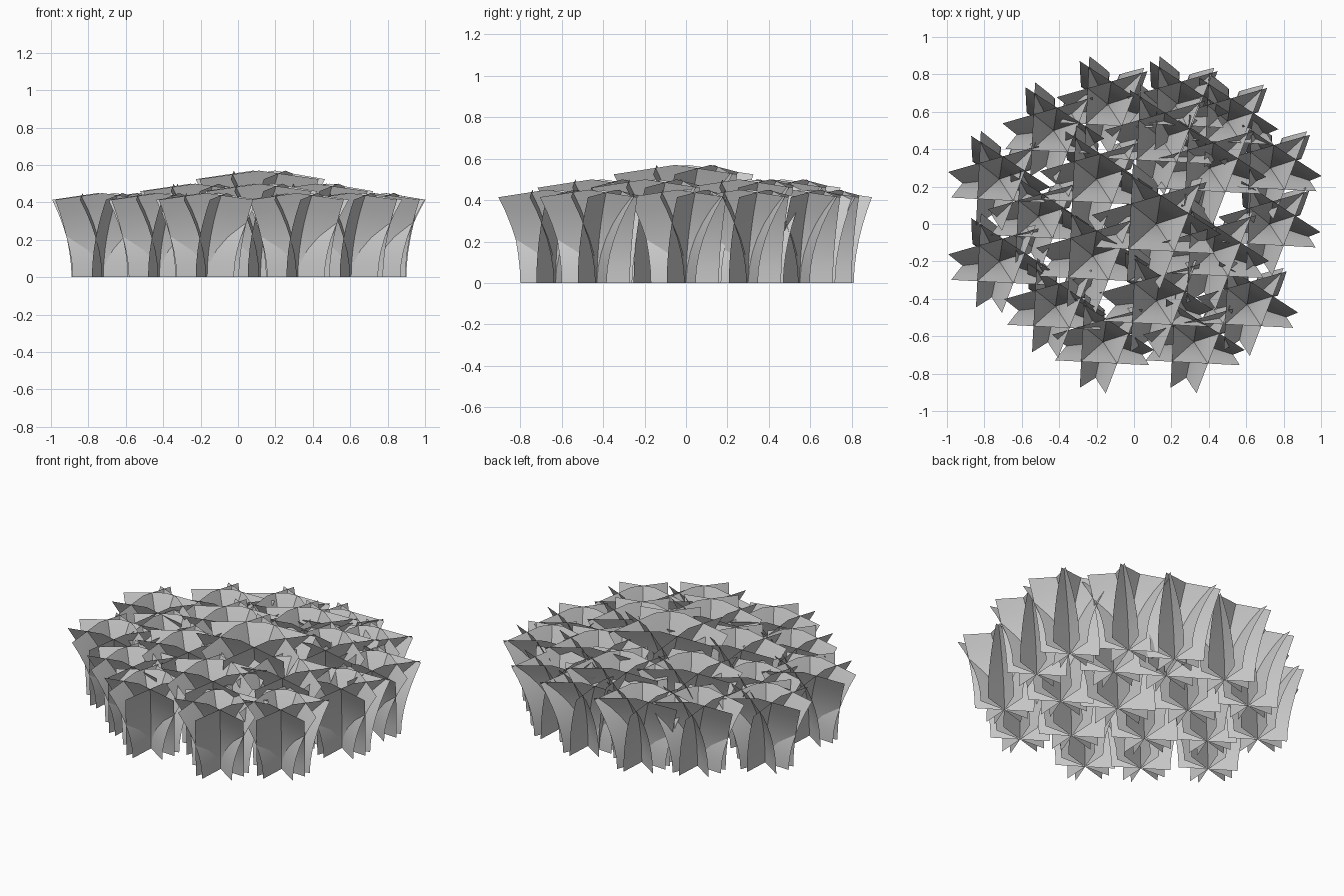
import bpy, bmesh, math

if "Cube" in bpy.data.objects:
    bpy.data.objects.remove(bpy.data.objects["Cube"])

# Each clump is five crossing curved blades that lean outward, slightly unevenly spaced.
LEAN_ANGLES = (57, 106, 177, 267, 339)
BASE_HALF, TOP_HALF = 0.17, 0.252    # half width of a blade at foot and top
LEAN = 0.112                         # outward lean of the top edge
LEVELS = 6
COLUMNS = (-1, 0, 1)
CORNER_DROP = 0.08                   # top corners sit lower than the middle


def blade(bm, x, y, h, s, ang):
    ux, uy = math.cos(ang), math.sin(ang)
    rows = []
    for k in range(LEVELS + 1):
        t = k / LEVELS
        half = s * (BASE_HALF + (TOP_HALF - BASE_HALF) * t ** 1.8)
        d = s * LEAN * t ** 1.9
        rows.append([bm.verts.new((x + ux * d - uy * half * c,
                                   y + uy * d + ux * half * c,
                                   h * t * (1 - CORNER_DROP * abs(c))))
                     for c in COLUMNS])
    for low, high in zip(rows, rows[1:]):
        for i in range(len(COLUMNS) - 1):
            bm.faces.new((low[i], low[i + 1], high[i + 1], high[i]))


def clump(name, x, y, h):
    """Five-blade clump; width follows height."""
    bm = bmesh.new()
    for a in LEAN_ANGLES:
        blade(bm, x, y, h, h / 0.45, math.radians(a))
    mesh = bpy.data.meshes.new(name)
    bm.to_mesh(mesh)
    bm.free()
    ob = bpy.data.objects.new(name, mesh)
    bpy.context.collection.objects.link(ob)
    bpy.context.view_layer.objects.active = ob
    ob.select_set(True)
    bpy.ops.object.shade_smooth_by_angle(angle=math.radians(30))
    ob.select_set(False)


# tall centre, middle ring, low outer ring
CLUSTER = {
    "center_clump": (0.57, [(.12, .0)]),
    "middle_clump": (0.50, [(.145, .46), (.405, .30), (.42, -.15), (.12, -.41),
                            (-.22, -.17), (-.20, .24)]),
    "outer_clump": (0.45, [(-.14, .64), (.235, .64), (.50, .55), (.73, .30), (.725, .0),
                           (.605, -.43), (.32, -.63), (-.165, -.63), (-.42, -.44),
                           (-.72, -.20), (-.51, .04), (-.72, .24), (-.43, .50)]),
}
for part, (height, spots) in CLUSTER.items():
    for i, (cx, cy) in enumerate(spots):
        clump(f"{part}_{i + 1}", cx, cy, height)
